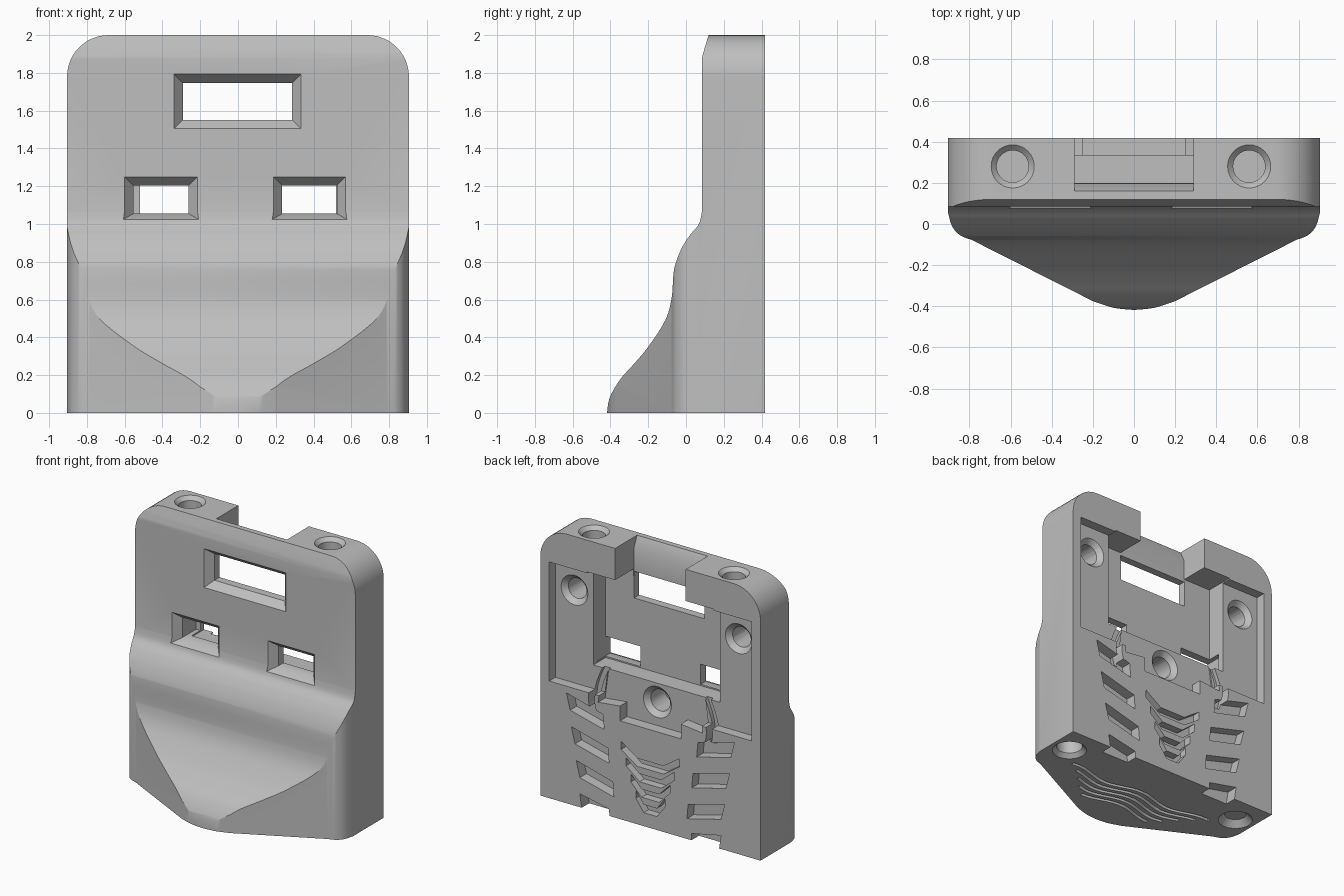
import bpy
import bmesh
import math
from mathutils import Vector

cube = bpy.data.objects.get("Cube")
if cube:
    bpy.data.objects.remove(cube, do_unlink=True)

grey = bpy.data.materials.new("plain grey")
grey.use_nodes = True
grey.diffuse_color = (0.52, 0.52, 0.52, 1)
grey.node_tree.nodes["Principled BSDF"].inputs["Base Color"].default_value = grey.diffuse_color

HALF_W, BACK = 0.905, 0.418
OUT = 0.6          # safely behind the back face
WING, FLOOR = 0.345, 0.2   # depths of the two back recesses


def loft(name, ring_a, ring_b):
    """Solid between two matching rings of points."""
    bm = bmesh.new()
    a = [bm.verts.new(p) for p in ring_a]
    b = [bm.verts.new(p) for p in ring_b]
    n = len(a)
    bm.faces.new(a)
    bm.faces.new(b[::-1])
    for i in range(n):
        j = (i + 1) % n
        bm.faces.new((a[j], a[i], b[i], b[j]))
    bmesh.ops.recalc_face_normals(bm, faces=bm.faces)
    if bm.calc_volume(signed=True) < 0:
        bmesh.ops.reverse_faces(bm, faces=bm.faces)
    mesh = bpy.data.meshes.new(name)
    bm.to_mesh(mesh)
    bm.free()
    mesh.materials.append(grey)
    obj = bpy.data.objects.new(name, mesh)
    bpy.context.collection.objects.link(obj)
    return obj


def place(axis, p, h):
    """2D point p at height h along an axis."""
    u, v = p
    return {"x": (h, u, v), "y": (u, h, v), "z": (u, v, h)}[axis]


def prism(name, axis, pts, lo, hi):
    return loft(name, [place(axis, p, lo) for p in pts], [place(axis, p, hi) for p in pts])


def rect(x0, x1, z0, z1):
    return [(x0, z0), (x1, z0), (x1, z1), (x0, z1)]


def circle(c, r, n=32):
    return [(c[0] + r * math.cos(math.tau * i / n), c[1] + r * math.sin(math.tau * i / n))
            for i in range(n)]


def spline(pts, steps=6):
    """Smooth curve through the points."""
    p = [Vector(q) for q in [pts[0]] + pts + [pts[-1]]]
    out = []
    for a, b, c, d in zip(p, p[1:], p[2:], p[3:]):
        for k in range(steps):
            t = k / steps
            out.append(tuple(b + (c - a) * t / 2 + (a * 2 - b * 5 + c * 4 - d) * t * t / 2
                             + (b * 3 - a - c * 3 + d) * t ** 3 / 2))
    return out + [tuple(pts[-1])]


def combine(target, tool, operation="DIFFERENCE"):
    mod = target.modifiers.new("cut", "BOOLEAN")
    mod.operation, mod.solver, mod.object = operation, "EXACT", tool
    bpy.context.view_layer.objects.active = target
    bpy.ops.object.modifier_apply(modifier=mod.name)
    bpy.data.objects.remove(tool, do_unlink=True)


def cut_back(pts, depth):
    combine(body, prism("recess", "y", pts, depth, OUT))


def mirrored(pts, side):
    return [(side * x, z) for x, z in pts]


def screw_hole(axis, c, surface, direction, outer, inner, depth=0.2):
    """Blind hole with a countersunk mouth."""
    slope = outer - inner

    def ring(r, d):
        return [place(axis, p, surface + direction * d) for p in circle(c, r)]
    combine(body, loft("bore", ring(inner, -slope), ring(inner, depth)))
    combine(body, loft("countersink", ring(outer + slope, -slope), ring(inner - slope / 2, slope * 1.5)))


# Side profile swept across the width
curve = spline([(-0.418, 0), (-0.404, 0.08), (-0.35, 0.175), (-0.275, 0.26), (-0.2, 0.35),
                (-0.11, 0.49), (-0.076, 0.61), (-0.063, 0.76), (-0.026, 0.865),
                (0.02, 0.94), (0.068, 1.0), (0.085, 1.07)])
profile = curve + [(0.085, 1.88), (0.098, 1.93), (0.12, 2), (0.18, 2.2), (BACK, 2.2), (BACK, 0)]
body = prism("holder_body", "x", profile, -1, 1)

# Plan outline: rounded prow and rounded front corners
half = spline([(0, -0.418), (0.1, -0.407), (0.2, -0.375)])
half += spline([(0.79, -0.077), (0.845, -0.055), (0.885, -0.01), (0.908, 0.07)])
half += [(0.95, 0.25), (0.95, OUT)]
plan = half + [(-x, y) for x, y in half[:0:-1]]
combine(body, prism("plan_outline", "z", plan, -0.5, 2.5), "INTERSECT")

# Front outline with rounded top corners
r = 0.22
arc = [(HALF_W - r + r * math.cos(math.pi * i / 24), 2 - r + r * math.sin(math.pi * i / 24))
       for i in range(13)]
outline = [(HALF_W, -0.3)] + arc + [(-x, z) for x, z in arc[::-1]] + [(-HALF_W, -0.3)]
combine(body, prism("front_outline", "y", outline, -1, 1), "INTERSECT")

# Notch through the top edge, leaving a thin bevelled wall
notch = [(FLOOR - 0.003, 1.71), (FLOOR - 0.003, 1.92), (0.16, 2), (0.12, 2.08), (OUT, 2.08), (OUT, 1.71)]
combine(body, prism("top_notch", "x", notch, -0.29, 0.29))

# Stepped recesses in the back
cut_back(rect(-0.832, 0.832, 0.87, 1.755), WING)
cut_back(rect(-0.52, 0.52, 1.045, 1.765), FLOOR)

# Bevelled windows
for x0, x1, z0, z1, sill in ((-0.338, 0.333, 1.505, 1.793, 0.045), (-0.6, -0.215, 1.028, 1.25, 0.027),
                             (0.188, 0.57, 1.028, 1.25, 0.027)):
    mid, b = 0.14, 0.046
    inner = rect(x0 + b, x1 - b, z0 + sill, z1 - b)
    lip = rect(x0 - b, x1 + b, z0 - sill, z1 + b)
    combine(body, loft("window_bevel", [place("y", p, 0.085 * 2 - mid) for p in lip],
                       [place("y", p, mid) for p in inner]))
    combine(body, prism("window", "y", inner, mid - 0.01, 0.3))

# Recessed platform with stepped lower edge
cut_back([(-0.43, 0.82), (-0.25, 0.84), (-0.25, 0.73), (0.25, 0.73), (0.25, 0.84),
          (0.43, 0.82), (0.38, 1.2), (-0.38, 1.2)], 0.335)

# Curved bands beside the platform
for side in (-1, 1):
    band = spline([(0.42, 1.1), (0.485, 0.95), (0.51, 0.83), (0.49, 0.73)])
    band += [(x - 0.05, z) for x, z in band[::-1]]
    cut_back(mirrored(band, side), 0.315)

# Slanted side slots and bottom notches
for side in (-1, 1):
    for i in range(3):
        z, x = 0.69 - 0.24 * i, 0.69 - 0.04 * i
        slot = [(x - 0.31, z - 0.06), (x - 0.03, z + 0.01), (x, z + 0.13), (x - 0.3, z + 0.05)]
        cut_back(mirrored(slot, side), 0.34)
    cut_back(mirrored([(0.33, -0.1), (0.55, -0.1), (0.58, 0.1), (0.34, 0.05)], side), 0.33)

# Chevron slots up the middle of the back
for i in range(4):
    w, z = 0.24 - 0.04 * i, 0.43 - 0.11 * i
    right = [(w * 0.45, z), (w, z + 0.09)]
    lower = mirrored(right[::-1], -1) + right
    cut_back(lower + [(x, h + 0.06) for x, h in lower[::-1]], 0.36)

# Screw holes
for x in (-0.59, 0.56):
    screw_hole("z", (x, 0.28), 2, -1, 0.105, 0.078, 0.18)
for x in (-0.675, 0.675):
    screw_hole("y", (x, 1.56), WING, -1, 0.11, 0.075)
    screw_hole("z", (x * 1.12, 0.2), 0, 1, 0.12, 0.09)
screw_hole("y", (0, 0.905), 0.335, -1, 0.115, 0.08)

# Wavy grooves under the base
for i in range(5):
    reach, y0 = 0.62 - 0.08 * i, 0.06 - 0.058 * i
    xs = [reach * (k / 16 - 1) for k in range(33)]
    wave = [(x, y0 + 0.03 * math.cos(x * 11)) for x in xs]
    groove = wave + [(x, y - 0.026) for x, y in wave[::-1]]
    combine(body, prism("groove", "z", groove, -0.1, 0.04))

# Smooth curves, crisp edges
bpy.ops.object.select_all(action="DESELECT")
body.select_set(True)
bpy.context.view_layer.objects.active = body
bpy.ops.object.shade_smooth_by_angle(angle=math.radians(28))
